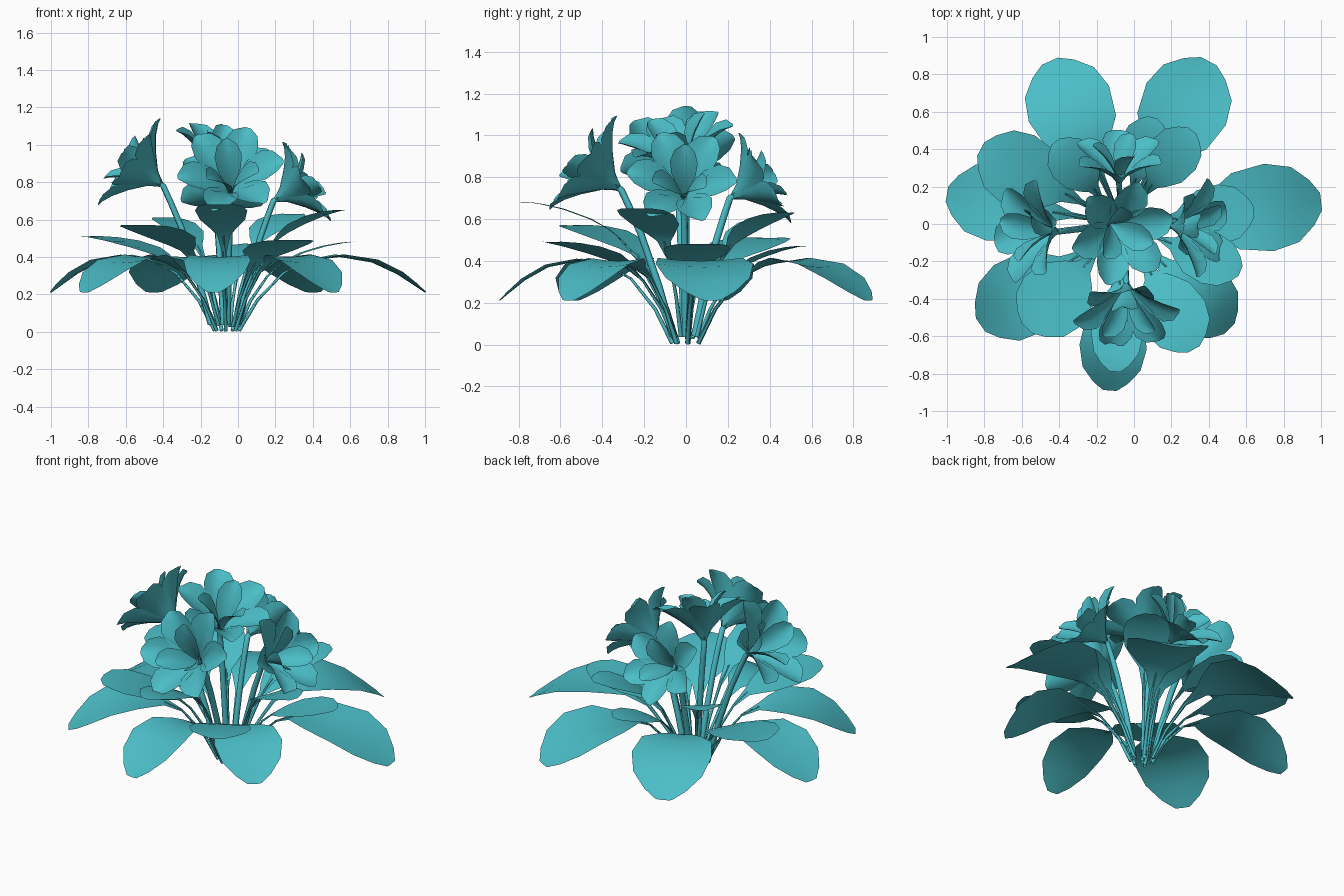
import bpy, bmesh, math
from mathutils import Vector

if "Cube" in bpy.data.objects:
    bpy.data.objects.remove(bpy.data.objects["Cube"])

teal = bpy.data.materials.new("teal")
teal.diffuse_color = (.07, .51, .57, 1)
teal.use_nodes = True
teal.node_tree.nodes["Principled BSDF"].inputs["Base Color"].default_value = teal.diffuse_color


def add_object(name, bm):
    me = bpy.data.meshes.new(name)
    bm.to_mesh(me)
    bm.free()
    me.polygons.foreach_set("use_smooth", [True] * len(me.polygons))
    me.materials.append(teal)
    ob = bpy.data.objects.new(name, me)
    bpy.context.collection.objects.link(ob)


def skin(bm, rows, closed=False):
    """Bridge equal-length rows of points with quads."""
    vs = [[bm.verts.new(p) for p in r] for r in rows]
    n = len(rows[0])
    for a, b in zip(vs, vs[1:]):
        for i in range(n if closed else n - 1):
            j = (i + 1) % n
            bm.faces.new((a[i], a[j], b[j], b[i]))


def tube(bm, pts, r0, r1, sides=6):
    rows = []
    for k, p in enumerate(pts):
        d = (pts[min(k + 1, len(pts) - 1)] - pts[max(k - 1, 0)]).normalized()
        u = d.cross(Vector((0.31, 0.95, 0))).normalized()
        v = d.cross(u)
        r = r0 + (r1 - r0) * k / (len(pts) - 1)
        rows.append([p + (u * math.cos(a) + v * math.sin(a)) * r
                     for a in (i * math.tau / sides for i in range(sides))])
    skin(bm, rows, True)


# Leaf templates: fraction along the leaf, height, relative half width
STEP = [0, .1, .24, .36, .42, .54, .72, .86, .95, 1]
LOW = [.006, .17, .315, .37, .385, .40, .37, .305, .245, .21]
RISE = [.06, .35, .62, .76, .81, .88, .95, .985, 1, 1]
WIDTH = [.05, .05, .08, .25, .50, .87, 1, .86, .52, .2]


def leaf(name, tip, half, height=None):
    tip = Vector((tip[0], tip[1], 0))
    hub = Vector((-.06, 0, 0))
    d = (tip - hub).normalized()
    base = hub + d * .065
    side = Vector((-d.y, d.x, 0))
    lift = .07 if height is None else .02
    mid = []
    for s, lo, hi in zip(STEP, LOW, RISE):
        p = base.lerp(tip, s)
        p.z = lo if height is None else hi * height
        mid.append(p)
    rows = []
    for p, w in zip(mid, WIDTH):
        rows.append([p + side * (u * w * half) + Vector((0, 0, lift * half * w * u * u))
                     for u in (-1, -.5, 0, .5, 1)])
    bm = bmesh.new()
    skin(bm, rows)
    tube(bm, mid[:4], .011, .004)
    add_object(name, bm)


# Drooping outer leaves
for i, (x, y, w) in enumerate([(1, .12, .235), (.4, .87, .24), (-.45, .87, .235),
                               (-1, .16, .21), (-.82, -.54, .22), (-.13, -.89, .18),
                               (.51, -.56, .2)]):
    leaf(f"outer_leaf_{i}", (x, y), w)

# Rising inner leaves
for i, (x, y, w, h) in enumerate([(-.82, .4, .2, .51), (-.57, -.56, .2, .57),
                                  (.64, .07, .16, .48), (.32, -.67, .18, .49),
                                  (.1, .57, .13, .47), (-.1, -.79, .14, .68),
                                  (.57, -.25, .14, .65), (.31, .5, .14, .63),
                                  (-.42, .44, .13, .61)]):
    leaf(f"inner_leaf_{i}", (x, y), w, h)

# Petal midlines: (radial, axial, half width)
OUTER = [(0, 0, .012), (.05, .07, .045), (.13, .14, .085), (.21, .195, .095),
         (.265, .22, .07), (.295, .225, .018)]
INNER = [(0, 0, .012), (.025, .08, .035), (.06, .155, .065), (.10, .22, .075),
         (.14, .265, .055), (.165, .285, .015)]


def flower(name, base, axis, size, roll):
    base, axis = Vector(base), Vector(axis).normalized()
    e1 = axis.cross(Vector((.3, .2, 1)) if axis.z < .8 else Vector((0, 1, 0))).normalized()
    e2 = axis.cross(e1)
    bm = bmesh.new()
    for shape, count, turn in ((OUTER, 6, 0), (INNER, 3, .5)):
        for k in range(count):
            a = roll + turn + k * math.tau / count
            out = e1 * math.cos(a) + e2 * math.sin(a)
            side = axis.cross(out)
            rows = []
            for r, h, w in shape:
                rows.append([base + (out * (r - .25 * w * u * u) + axis * (h + .3 * w * u * u)
                                     + side * (w * u)) * size
                             for u in (-1, -.5, 0, .5, 1)])
            skin(bm, rows)
    add_object(name + "_petals", bm)
    # Stalk bending outwards into the flower
    foot = Vector((-.06 + .25 * (base.x + .06), .2 * base.y, .04))
    pts = [foot]
    for t, k in ((.35, .28), (.7, .62), (.88, .84), (1, 1)):
        p = foot.lerp(base, k)
        p.z = foot.z + (base.z - foot.z) * t
        pts.append(p)
    bm = bmesh.new()
    tube(bm, pts + [base + axis * .03], .018, .016)
    add_object(name + "_stalk", bm)


flower("top_flower", (-.13, .0, .80), (.3, -.22, .9), .98, .3)
flower("front_flower", (-.04, -.31, .74), (0, -.81, .58), .98, .5)
flower("left_flower", (-.4, -.04, .78), (-.81, 0, .58), .98, .5)
flower("right_flower", (.19, -.01, .70), (.86, -.05, .5), .9, .2)
flower("back_flower", (-.08, .21, .70), (0, .86, .5), .85, .2)
